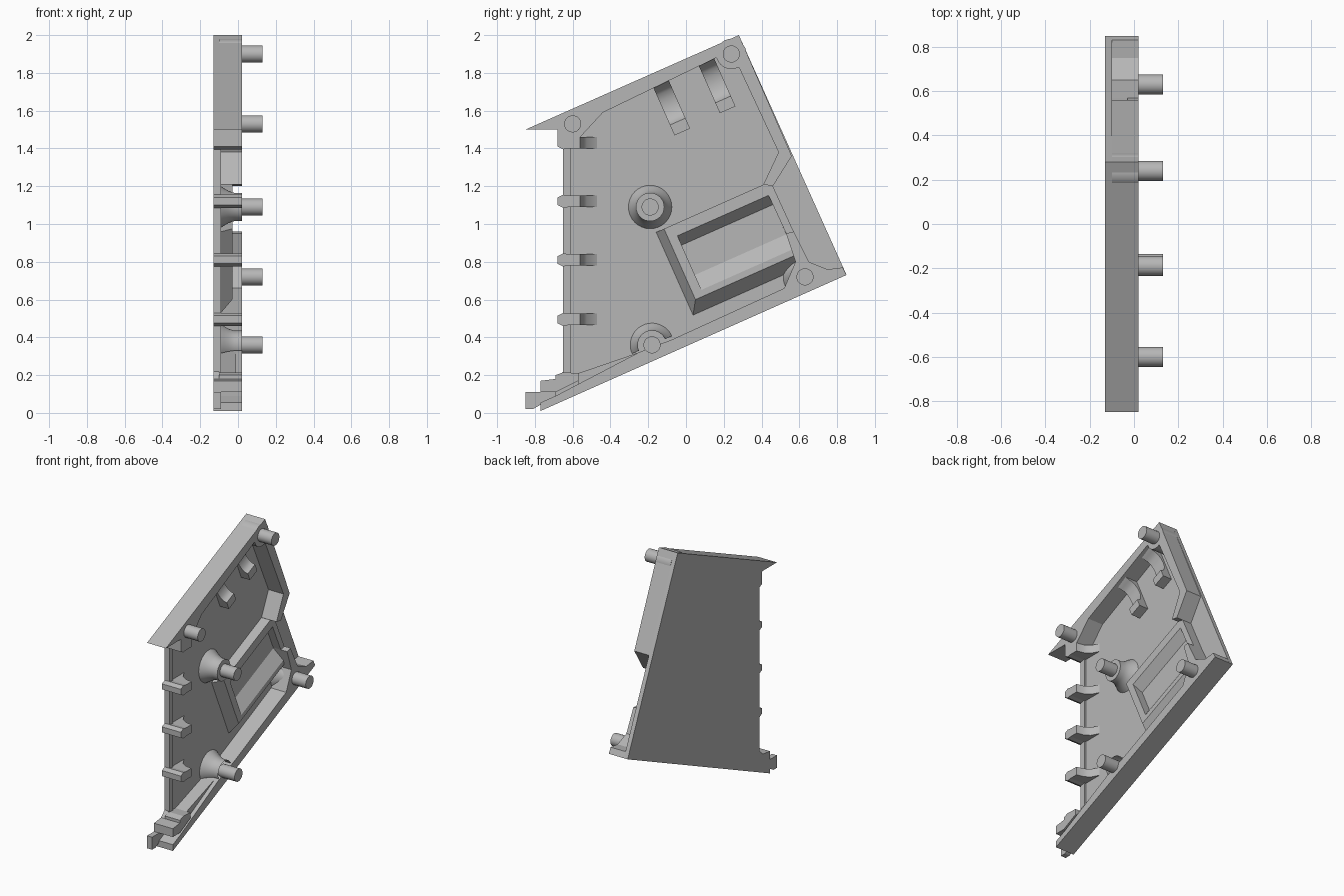
import bpy, bmesh, math
from mathutils import Vector

if "Cube" in bpy.data.objects:
    bpy.data.objects.remove(bpy.data.objects["Cube"], do_unlink=True)

GREY = (0.47, 0.47, 0.47, 1)
mat = bpy.data.materials.new("light grey")
mat.use_nodes = True
mat.diffuse_color = GREY
mat.node_tree.nodes["Principled BSDF"].inputs["Base Color"].default_value = GREY

OUTER, FLOOR, RIM, PEG_END = -0.13, -0.1, 0.02, 0.13


def finish(name, bm, smooth=False):
    bmesh.ops.recalc_face_normals(bm, faces=bm.faces)
    mesh = bpy.data.meshes.new(name)
    bm.to_mesh(mesh)
    bm.free()
    mesh.materials.append(mat)
    obj = bpy.data.objects.new(name, mesh)
    bpy.context.collection.objects.link(obj)
    if smooth:
        bpy.ops.object.select_all(action='DESELECT')
        obj.select_set(True)
        bpy.context.view_layer.objects.active = obj
        bpy.ops.object.shade_smooth_by_angle(angle=math.radians(35))
    return obj


def loft(name, ring_a, ring_b, smooth=False):
    """Closed solid between two matching rings of points."""
    bm = bmesh.new()
    a = [bm.verts.new(p) for p in ring_a]
    b = [bm.verts.new(p) for p in ring_b]
    bm.faces.new(a)
    bm.faces.new(b[::-1])
    for i in range(len(a)):
        j = (i + 1) % len(a)
        bm.faces.new((a[i], b[i], b[j], a[j]))
    return finish(name, bm, smooth)


def prism(name, outline, x0, x1):
    """Side outline (y, z) given thickness along x."""
    return loft(name, [(x0, y, z) for y, z in outline], [(x1, y, z) for y, z in outline])


def lathe(name, profile, y, z, start=0, sweep=360, steps=32):
    """Turn (radius, x) points about an axis along x."""
    bm = bmesh.new()
    full = sweep == 360
    rows = []
    for k in range(steps if full else steps + 1):
        t = math.radians(start + sweep * k / steps)
        rows.append([bm.verts.new((x, y + r * math.cos(t), z + r * math.sin(t)))
                     for r, x in profile])
    for k in range(steps):
        p, q = rows[k], rows[(k + 1) % len(rows)]
        for i in range(len(profile) - 1):
            bm.faces.new((p[i], q[i], q[i + 1], p[i + 1]))
    if full:
        bm.faces.new([r[-1] for r in rows])
        bm.faces.new([r[0] for r in rows])
    return finish(name, bm, True)


# Flat outer plate
prism("side_plate", [(-.85, 1.5), (.28, 2), (.85, .73), (-.77, .01), (-.77, .17),
                     (-.69, .18), (-.65, .22), (-.65, 1.4), (-.68, 1.42), (-.68, 1.5)],
      OUTER, FLOOR)

# Raised walls round the edge
prism("top_and_back_wall", [(-.85, 1.5), (.28, 2), (.56, 1.36), (.46, 1.2), (.41, 1.21),
                            (.49, 1.38), (.28, 1.83), (.24, 1.82), (.19, 1.84), (.16, 1.88),
                            (-.44, 1.59), (-.56, 1.46), (-.62, 1.46), (-.62, 1.4),
                            (-.65, 1.4), (-.68, 1.42), (-.68, 1.5)], FLOOR, RIM)
prism("bottom_wall", [(-.77, .01), (.85, .73), (.83, .77), (.75, .76), (.65, .8),
                      (.57, .96), (.53, .95), (.58, .8), (.52, .66), (-.07, .39),
                      (-.25, .32), (-.69, .09), (-.77, .055)], FLOOR, RIM)
prism("notch_low_wall", [(.41, 1.21), (.46, 1.2), (.57, .96), (.53, .95)], FLOOR, -.03)
prism("front_rail", [(-.65, .21), (-.61, .21), (-.61, 1.46), (-.65, 1.46)], FLOOR, -.09)

# Lower front corner
prism("corner_block", [(-.77, .11), (-.77, .17), (-.69, .18), (-.69, .2), (-.65, .215),
                       (-.57, .21), (-.57, .17), (-.69, .11)], FLOOR, RIM)
prism("corner_ramp", [(-.57, .21), (-.25, .32), (-.3, .29), (-.57, .15)], FLOOR, -.01)
prism("corner_tab", [(-.85, .02), (-.81, .02), (-.69, .09), (-.69, .13), (-.77, .11),
                     (-.85, .11)], OUTER, -.09)

# Locating pegs
pegs = [(.24, 1.9), (-.6, 1.53), (-.19, 1.09), (.63, .72), (-.18, .36)]
for y, z in pegs:
    lathe("peg", [(.045, 0), (.045, PEG_END)], y, z)

# Flared bosses under the pegs
flare = [(.115, FLOOR), (.1, -.075), (.085, -.05), (.075, -.02), (.075, RIM)]
lathe("centre_boss", flare, *pegs[2])
lathe("lower_boss", flare, *pegs[4], start=24, sweep=180)
lathe("rear_boss", flare, *pegs[3], start=110, sweep=95)
lathe("upper_boss", [(.08, FLOOR), (.08, RIM)], *pegs[0])

# Hooks along the front edge, with a curved root
hook = [(-.65, OUTER), (-.65, RIM), (-.56, RIM), (-.55, -.03), (-.525, -.07),
        (-.47, FLOOR), (-.47, OUTER)]
for z in (1.43, 1.12, .81, .495):
    loft("hook", [(x, y, z - .03) for y, x in hook], [(x, y, z + .03) for y, x in hook], True)
    prism("hook_tip", [(-.68, z - .02), (-.65, z - .035), (-.62, z - .03),
                       (-.62, z + .03), (-.65, z + .035), (-.68, z + .02)], OUTER, RIM)

# Tilted directions shared by the tray and cradles
U, V = Vector((0, .914, .406)), Vector((0, -.406, .914))


def tilt(origin, u, v, x):
    return Vector((x, *origin)) + U * u + V * v


# Raised tray with a sloped trough
tray = (.05, .6)
section = [(-.07, FLOOR), (0, -.03), (.034, -.03), (.12, -.09), (.293, -.09),
           (.347, -.03), (.41, -.03), (.41, FLOOR)]
loft("tray_trough", *[[tilt(tray, u, v, x) for v, x in section] for u in (.05, .58)])
loft("tray_end", [tilt(tray, u, v, FLOOR) for u, v in
                  ((-.045, -.07), (.05, -.07), (.05, .41), (-.045, .41))],
     [tilt(tray, u, v, -.03) for u, v in ((0, 0), (.05, 0), (.05, .41), (0, .41))])

# Two curved cradles under the top wall
curve = [(.02, FLOOR), (.02, 0)]
for k in range(9):
    t = math.pi * k / 8
    curve.append((-.1 + .1 * math.cos(t), -.03 - .055 * math.sin(t)))
curve += [(-.26, -.03), (-.26, FLOOR)]
for origin in ((-.125, 1.725), (.115, 1.842)):
    loft("cradle", *[[tilt(origin, u, v, x) for v, x in curve] for u in (-.045, .045)],
         smooth=True)
